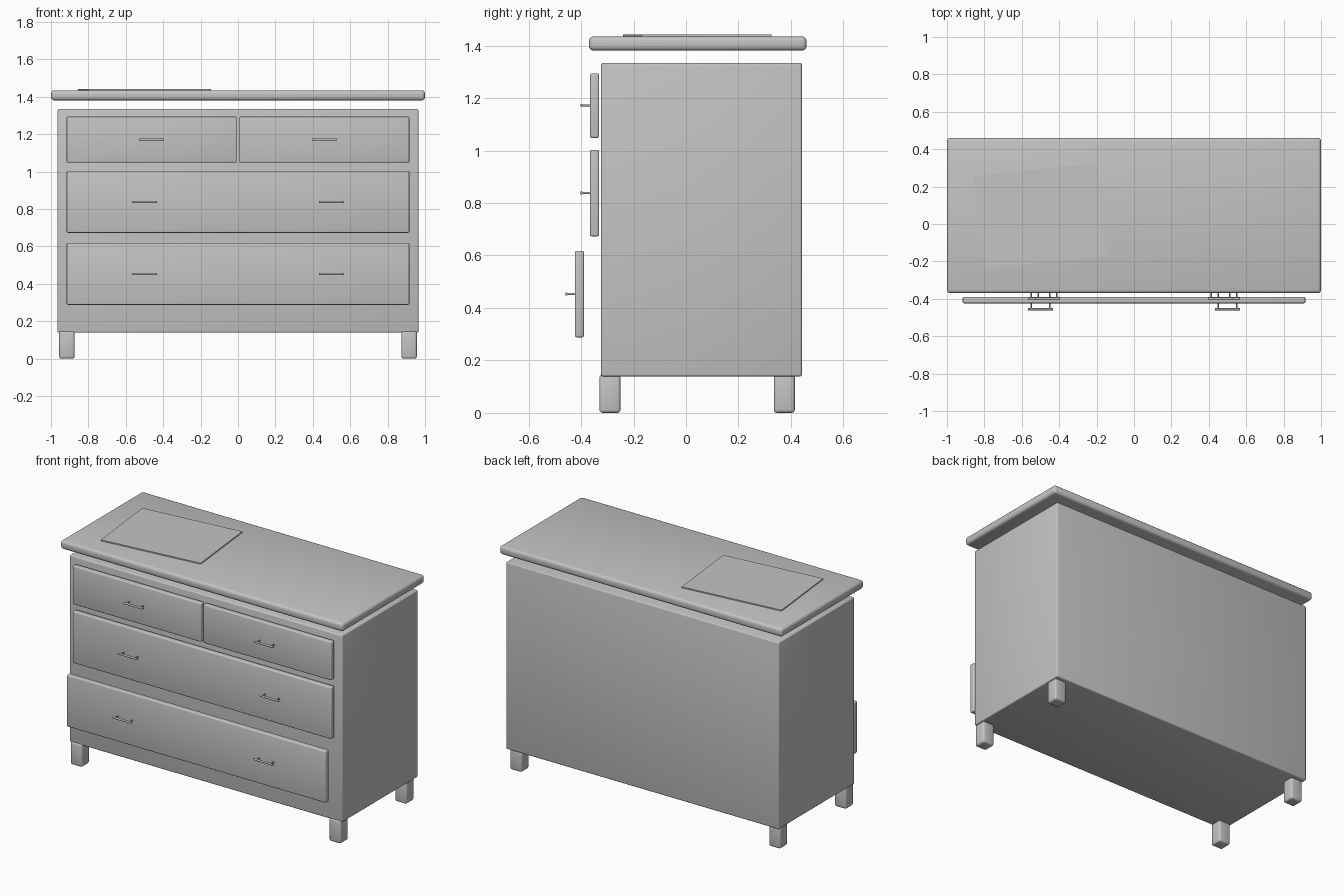
import bpy, math

if "Cube" in bpy.data.objects:
    bpy.data.objects.remove(bpy.data.objects["Cube"])

grey = bpy.data.materials.new("plain grey")
grey.diffuse_color = (0.55, 0.55, 0.55, 1)
grey.use_nodes = True
grey.node_tree.nodes["Principled BSDF"].inputs["Base Color"].default_value = grey.diffuse_color


def finish(ob, name):
    ob.name = name
    ob.data.materials.append(grey)
    return ob


def box(name, x, y, z, bevel=0.0, segments=3, turn=0.0):
    """Rounded box from (min, max) ranges on each axis."""
    ranges = (x, y, z)
    bpy.ops.mesh.primitive_cube_add(size=1, location=[(a + b) / 2 for a, b in ranges])
    ob = finish(bpy.context.object, name)
    ob.scale = [b - a for a, b in ranges]
    bpy.ops.object.transform_apply(location=False, rotation=False, scale=True)
    ob.rotation_euler.z = turn
    if bevel:
        mod = ob.modifiers.new("rounded edges", 'BEVEL')
        mod.width = bevel
        mod.segments = segments
        bpy.ops.object.modifier_apply(modifier=mod.name)
        bpy.ops.object.shade_smooth_by_angle(angle=math.radians(35))
    return ob


def rod(name, radius, length, location, rotation):
    bpy.ops.mesh.primitive_cylinder_add(vertices=16, radius=radius, depth=length,
                                        location=location, rotation=rotation)
    ob = finish(bpy.context.object, name)
    bpy.ops.object.shade_smooth_by_angle(angle=math.radians(35))
    return ob


def handle(name, x, face_y, z):
    """Bar pull on two posts standing off a drawer face."""
    bar_y = face_y - 0.032
    rod(name + "_bar", 0.006, 0.134, (x, bar_y, z), (0, math.pi / 2, 0))
    for side in (-1, 1):
        rod(name + "_post", 0.004, 0.038, (x + side * 0.05, bar_y + 0.018, z),
            (math.pi / 2, 0, 0))


# Cabinet body and floating top
box("cabinet_body", (-0.965, 0.965), (-0.324, 0.442), (0.139, 1.334), 0.008)
box("top_board", (-1, 1), (-0.37, 0.46), (1.381, 1.435), 0.017)

# Thin runner mat, slightly turned, on the top
box("table_mat", (-0.831, -0.169), (-0.206, 0.292), (1.434, 1.442), turn=math.radians(6))

# Legs
for x in (-0.915, 0.915):
    for name, y in (("front_leg", -0.29), ("back_leg", 0.375)):
        box(name, (x - 0.041, x + 0.041), (y - 0.04, y + 0.04), (0, 0.147), 0.012)

# Drawer fronts: name, x range, front y, z range, handle x positions, handle z
drawers = [
    ("top_left_drawer", (-0.916, -0.007), -0.366, (1.048, 1.294), (-0.462,), 1.172),
    ("top_right_drawer", (0.007, 0.916), -0.366, (1.048, 1.294), (0.462,), 1.172),
    ("middle_drawer", (-0.916, 0.916), -0.366, (0.673, 1.003), (-0.5, 0.5), 0.838),
    ("bottom_open_drawer", (-0.916, 0.916), -0.424, (0.288, 0.618), (-0.5, 0.5), 0.453),
]
for name, xr, y, zr, handles, hz in drawers:
    box(name, xr, (y, y + 0.035), zr, 0.007)
    for hx in handles:
        handle(name + "_handle", hx, y, hz)
